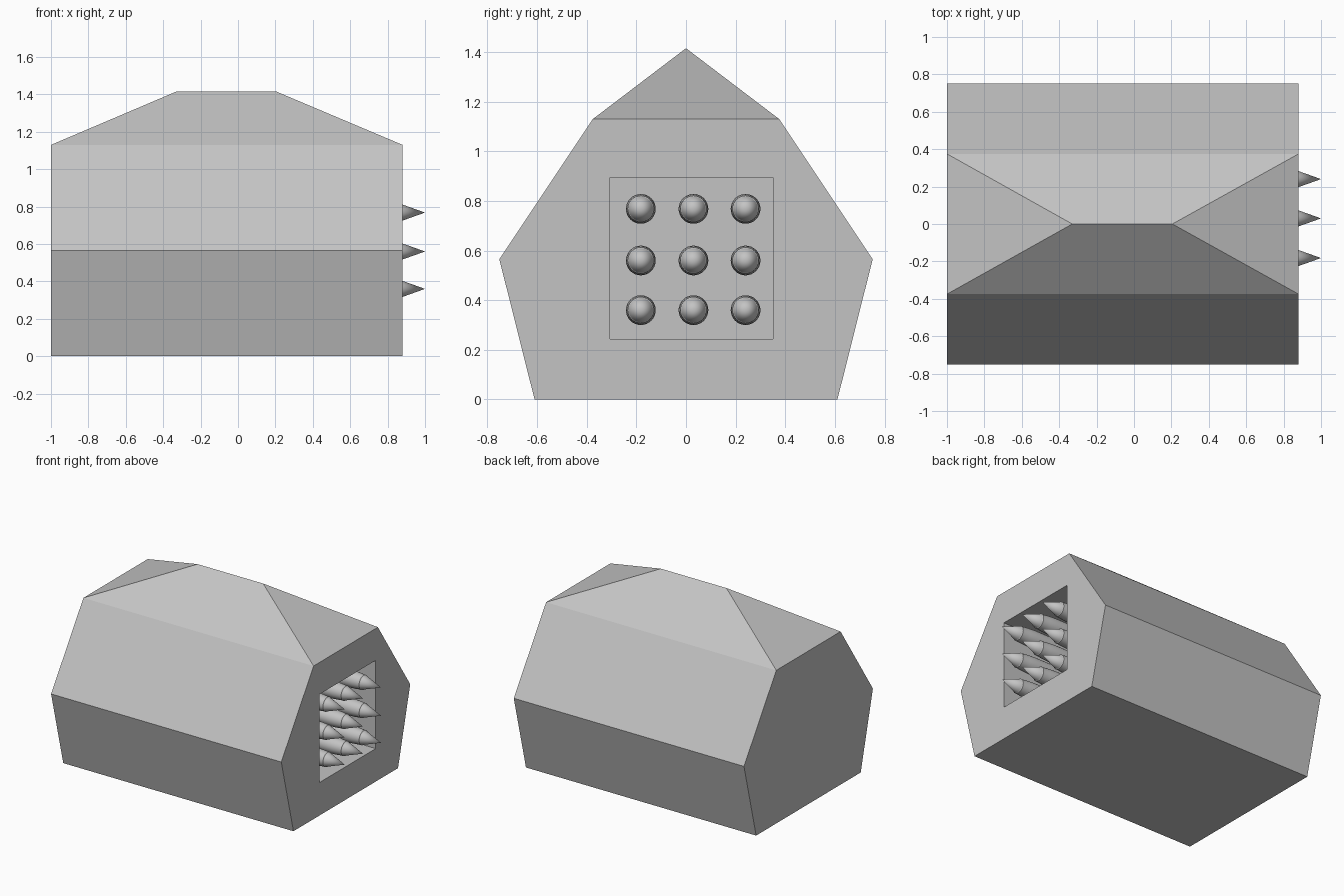
import bpy, bmesh, math
from mathutils import Matrix

if "Cube" in bpy.data.objects:
    bpy.data.objects.remove(bpy.data.objects["Cube"])

grey = bpy.data.materials.new("light_grey")
grey.diffuse_color = (0.55, 0.55, 0.55, 1)
grey.use_nodes = True
grey.node_tree.nodes["Principled BSDF"].inputs["Base Color"].default_value = grey.diffuse_color


def make_object(name, bm):
    bmesh.ops.recalc_face_normals(bm, faces=bm.faces)
    mesh = bpy.data.meshes.new(name)
    bm.to_mesh(mesh)
    bm.free()
    mesh.materials.append(grey)
    obj = bpy.data.objects.new(name, mesh)
    bpy.context.collection.objects.link(obj)
    return obj


# Faceted housing: hexagonal ends plus a short ridge, closed as a convex hull
X0, X1 = -1.0, 0.88
bm = bmesh.new()
for s in (-1, 1):
    for y, z in ((0.61, 0), (0.752, 0.565), (0.375, 1.13)):
        for x in (X0, X1):
            bm.verts.new((x, s * y, z))
for x in (-0.33, 0.205):
    bm.verts.new((x, 0, 1.415))
bmesh.ops.convex_hull(bm, input=bm.verts)
bmesh.ops.dissolve_limit(bm, angle_limit=0.01, verts=bm.verts, edges=bm.edges)
housing = make_object("housing", bm)

# Rectangular launch bay cut into the right end
DEPTH = 0.6
bm = bmesh.new()
bmesh.ops.create_cube(bm, size=1, matrix=Matrix.Translation((X1, 0.022, 0.569))
                      @ Matrix.Diagonal((2 * DEPTH, 0.655, 0.651, 1)))
cutter = make_object("bay_cutter", bm)
cutter.hide_render = True
cut = housing.modifiers.new("bay", 'BOOLEAN')
cut.operation = 'DIFFERENCE'
cut.solver = 'EXACT'
cut.object = cutter
bpy.context.view_layer.objects.active = housing
bpy.ops.object.modifier_apply(modifier="bay")
bpy.data.objects.remove(cutter)

# Rocket profile (x, radius): tip, nose cone, collar, swelling body, tail
PROFILE = [(1.0, 0), (0.862, 0.049), (0.858, 0.053), (0.84, 0.053),
           (0.80, 0.057), (0.74, 0.06), (0.66, 0.06), (X1 - DEPTH, 0.06)]


def rocket_bmesh(sides=32):
    bm = bmesh.new()
    verts = [bm.verts.new((x, 0, r)) for x, r in PROFILE]
    edges = [bm.edges.new(p) for p in zip(verts, verts[1:])]
    bmesh.ops.spin(bm, geom=verts + edges, cent=(0, 0, 0), axis=(1, 0, 0),
                   angle=2 * math.pi, steps=sides, use_merge=True)
    bmesh.ops.remove_doubles(bm, verts=bm.verts, dist=0.0005)
    return bm


# Three by three grid of rockets
rocket = make_object("rocket", rocket_bmesh())
bpy.context.view_layer.objects.active = rocket
rocket.select_set(True)
bpy.ops.object.shade_smooth_by_angle(angle=math.radians(15))
for row, z in enumerate((0.36, 0.56, 0.768)):
    for col, y in enumerate((-0.182, 0.03, 0.24)):
        copy = rocket if row == col == 0 else rocket.copy()
        if copy is not rocket:
            bpy.context.collection.objects.link(copy)
        copy.name = f"rocket_{row + 1}_{col + 1}"
        copy.location = (0, y, z)
